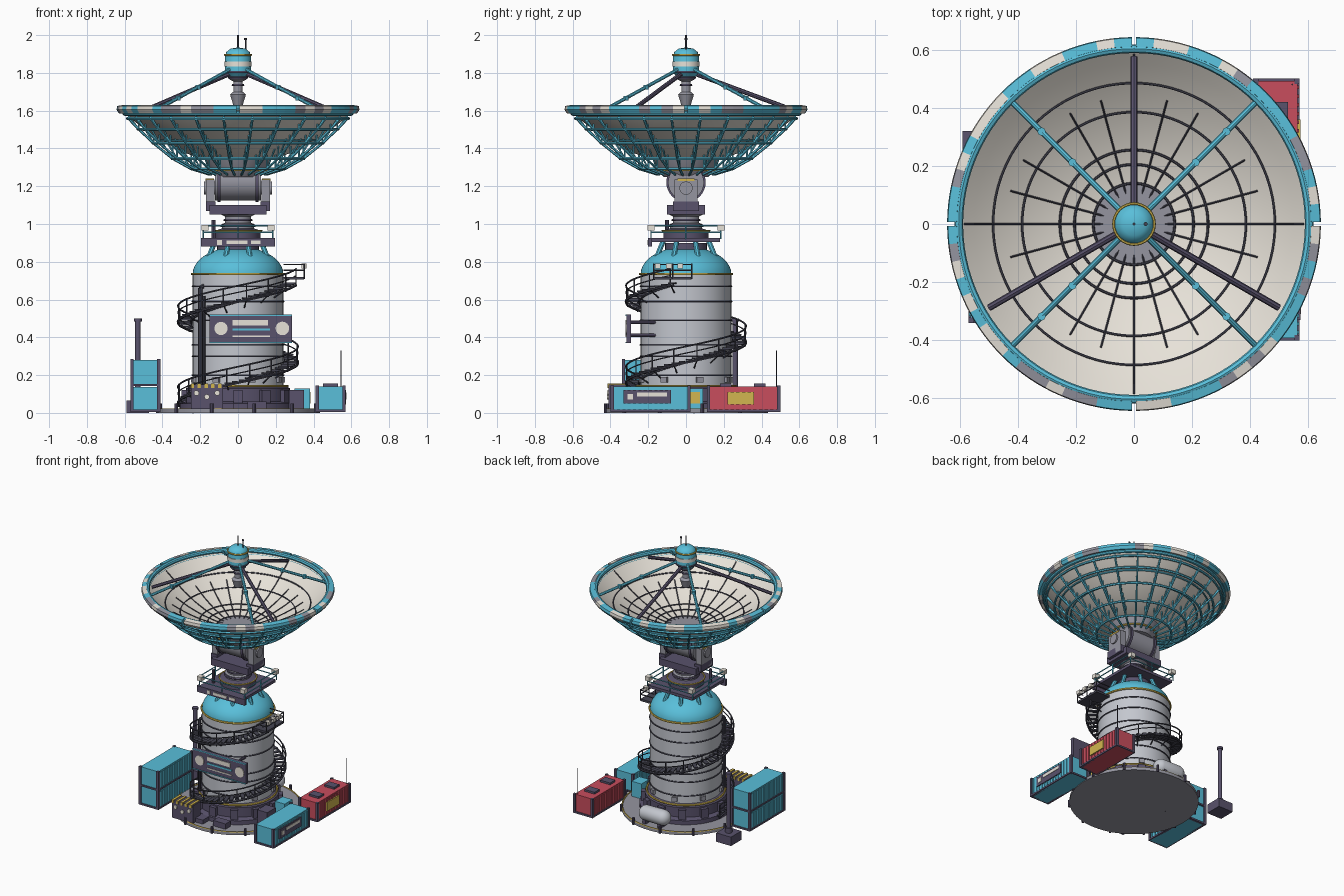
import bpy, bmesh, math, random
from mathutils import Vector, Matrix

if "Cube" in bpy.data.objects:
    bpy.data.objects.remove(bpy.data.objects["Cube"])
random.seed(4)
TAU = 2 * math.pi
COL = dict(cyan=(.10, .52, .70), purple=(.10, .085, .15), red=(.58, .075, .11), yellow=(.65, .47, .08),
           cream=(.80, .76, .69), steel=(.55, .57, .62), grey=(.30, .30, .35), dark=(.06, .06, .085))
MATS = {}
for k, c in COL.items():
    MATS[k] = bpy.data.materials.new(k)
    MATS[k].diffuse_color = (*c, 1)

def done(name, bm, col):
    bmesh.ops.remove_doubles(bm, verts=bm.verts, dist=1e-5)
    bmesh.ops.recalc_face_normals(bm, faces=bm.faces)
    for f in bm.faces:
        f.smooth = True
    for e in bm.edges:
        e.smooth = len(e.link_faces) == 2 and e.calc_face_angle(0) < math.radians(35)
    me = bpy.data.meshes.new(name)
    bm.to_mesh(me)
    bm.free()
    me.materials.append(MATS[col])
    bpy.context.collection.objects.link(bpy.data.objects.new(name, me))

def box(bm, x0, x1, y0, y1, z0, z1, rz=0):
    m = Matrix.Rotation(rz, 4, 'Z') @ Matrix.Translation(((x0+x1)/2, (y0+y1)/2, (z0+z1)/2)) \
        @ Matrix.Diagonal((x1-x0, y1-y0, z1-z0, 1))
    bmesh.ops.create_cube(bm, size=1, matrix=m)

def rod(bm, a, b, r, n=8, r2=None):
    a, b = Vector(a), Vector(b)
    m = Matrix.Translation((a+b)/2) @ (b-a).to_track_quat('Z', 'Y').to_matrix().to_4x4()
    bmesh.ops.create_cone(bm, cap_ends=True, segments=n, radius1=r, radius2=r if r2 is None else r2,
                          depth=(b-a).length, matrix=m)

def path(bm, pts, r, n=5):
    for a, b in zip(pts, pts[1:]):
        rod(bm, a, b, r, n)

def lathe(bm, prof, n=48, a0=0, a1=TAU, loop=False):
    cols = [[bm.verts.new((r*math.cos(a), r*math.sin(a), z)) for r, z in prof]
            for a in (a0 + (a1-a0)*i/n for i in range(n+1))]
    m = len(prof)
    for p, q in zip(cols, cols[1:]):
        for j in range(m if loop else m-1):
            k = (j+1) % m
            fs = [p[j], q[j], q[k], p[k]]
            if prof[j][0] == 0: fs.remove(q[j])
            if prof[k][0] == 0: fs.remove(q[k])
            if len(fs) > 2: bm.faces.new(fs)
    if loop and a1-a0 < TAU-.001:
        bm.faces.new(cols[0]); bm.faces.new(cols[-1])

def ring(bm, R, z, r, n=64, k=6):
    lathe(bm, [(R + r*math.cos(TAU*i/k), z + r*math.sin(TAU*i/k)) for i in range(k)], n, loop=True)

def pol(r, a, z):
    return (r*math.cos(a), r*math.sin(a), z)

def make(name, col, fn, *items):
    bm = bmesh.new()
    for it in items:
        fn(bm, *it)
    done(name, bm, col)

# ground pad, base plinth, main tank
make('ground_pad', 'grey', lathe, ([(0, 0), (.43, 0), (.43, .02), (0, .02)], 64))
make('pad_stripe', 'yellow', ring, (.425, .02, .005))
make('pad_posts', 'purple', rod, *[(pol(.435, a*TAU/12+.2, 0), pol(.435, a*TAU/12+.2, .05), .009) for a in range(12)])
make('base_plinth', 'purple', lathe, ([(0, .02), (.31, .02), (.31, .05), (.275, .06), (.275, .13), (.25, .145), (0, .145)],))
make('plinth_blocks', 'purple', box, *[(.26, .30, -.025, .025, .03, .12, i*TAU/12) for i in range(12)])
make('yellow_bands', 'yellow', ring, (.262, .142, .007), (.243, .735, .007), (.07, 1.895, .005), (.15, 1.285, .006), (.125, .965, .005))
make('tank_body', 'steel', lathe, ([(0, .14), (.24, .14), (.24, .735), (0, .735)], 64))
make('tank_bands', 'dark', ring, *[(.241, z, .005) for z in (.2, .3, .36, .49, .59, .67)])
make('tank_dome', 'cyan', lathe, ([(.24*math.cos(t), .735+.145*math.sin(t)) for t in (i*TAU/4/10 for i in range(10))] + [(0, .88)], 64))
make('tank_hatches', 'grey', box, *[(.22, .255, -.018, .018, .16, .19, i*TAU/8+.3) for i in range(8)])
make('wall_pipe', 'dark', path, ([(-.2, -.16, .1), (-.2, -.16, .66), (-.17, -.14, .68)], .012, 8), ([(-.18, -.19, .1), (-.18, -.19, .62)], .007, 8))

# spiral stair
def zs(a): return .05 + .655*(math.degrees(a)-170)/550
A = [math.radians(170 + 535*i/72) for i in range(73)]
bm = bmesh.new()
for i, a in enumerate(A):
    box(bm, .245, .318, -.013, .013, zs(a)-.004, zs(a)+.004, a)
    if i % 3 == 0:
        rod(bm, pol(.318, a, zs(a)-.02), pol(.318, a, zs(a)+.075), .004, 5)
        rod(bm, pol(.24, a, zs(a)-.05), pol(.315, a, zs(a)-.01), .004, 5)
for r, h, t in ((.318, -.01, .007), (.248, -.01, .006), (.318, .04, .0035), (.318, .075, .005)):
    path(bm, [pol(r, a, zs(a)+h) for a in A], t)
# stair landing with rails
box(bm, .235, .35, -.17, .03, .705, .72)
for h in (.755, .785):
    path(bm, [(.3, -.17, h), (.35, -.17, h), (.35, .03, h), (.24, .03, h)], .004)
for y in (-.17, -.07, .03):
    rod(bm, (.35, y, .71), (.35, y, .79), .004, 5)
done('spiral_stair', bm, 'dark')
make('landing_lamps', 'cream', box, *[(.335, .362, y-.015, y+.015, .765, .79) for y in (-.15, -.09, -.03)])

# front display board
bm = bmesh.new()
box(bm, -.15, .285, -.315, -.29, .37, .52)
for x in (-.1, .17):
    for z in (.41, .48):
        rod(bm, (x, -.29, z), (x, -.15, z), .009)
done('display_board', bm, 'purple')
make('board_discs', 'cream', rod, ((-.09, -.313, .447), (-.09, -.32, .447), .035, 24), ((.235, -.313, .447), (.235, -.32, .447), .036, 24))
make('board_frame', 'cyan', box, *[(-.15, .285, -.319, -.312, z, z+.006) for z in (.37, .514)], (-.03, .17, -.319, -.312, .435, .447))
make('board_panel', 'cream', box, (-.03, .16, -.319, -.312, .462, .492), (-.03, .17, -.319, -.312, .402, .41))

# control cabinet at the front
make('control_cabinet', 'purple', box, (-.25, -.08, -.41, -.32, .02, .15))
make('cabinet_stripes', 'yellow', box, *[(-.25+i*.036, -.232+i*.036, -.416, -.318, .132, .155) for i in range(5)])
make('cabinet_gauges', 'cream', rod, *[((x, -.40, z), (x, -.418, z), .014, 16) for x, z in ((-.22, .105), (-.165, .085), (-.11, .105))])
make('side_cabinets', 'purple', box, (.27, .35, -.16, -.06, .02, .12), (-.12, -.02, -.38, -.30, .02, .05), (.05, .15, -.36, -.3, .02, .06))
make('pump_box', 'cyan', box, (.30, .38, .0, .09, .02, .13))
make('pump_label', 'yellow', box, (.375, .385, .015, .075, .05, .11))

# horizontal gas tank at the back
bm = bmesh.new()
bmesh.ops.create_uvsphere(bm, u_segments=24, v_segments=12, radius=.055,
                          matrix=Matrix.Translation((0, .36, .085)) @ Matrix.Rotation(TAU/4, 4, 'Y'))
for v in bm.verts:
    v.co.x += .065 if v.co.x > .001 else -.065
done('gas_tank', bm, 'steel')
make('gas_tank_feet', 'purple', box, *[(x-.012, x+.012, .32, .40, .02, .06) for x in (-.06, .06)])

# shipping containers with corner posts, corrugation and rails
def container(name, col, x0, x1, y0, y1, z0, z1):
    bm = bmesh.new()
    box(bm, x0+.008, x1-.008, y0+.008, y1-.008, z0, z1-.004)
    n = int((y1-y0)/.028)
    for i in range(1, n):
        y = y0 + (y1-y0)*i/n
        box(bm, x0+.003, x1-.003, y-.006, y+.006, z0+.01, z1-.012)
    done(name, bm, col)
    bm = bmesh.new()
    for x in (x0, x1-.018):
        for y in (y0, y1-.018):
            box(bm, x, x+.018, y, y+.018, z0, z1)
        box(bm, x, x+.018, y0, y1, z0, z0+.012)
    for y in (y0, y1-.018):
        box(bm, x0, x1, y, y+.018, z0, z0+.012)
    done(name + '_frame', bm, 'purple')
container('right_container', 'cyan', .41, .57, -.40, .025, .005, .145)
container('red_container', 'red', .41, .57, .11, .50, .005, .145)
container('left_container_low', 'cyan', -.57, -.41, -.34, .07, .005, .142)
container('left_container_top', 'cyan', -.57, -.41, -.34, .07, .142, .285)
make('container_labels', 'yellow', box, (.56, .573, .22, .36, .045, .11))
make('container_signs', 'purple', box, (.56, .572, -.33, -.08, .05, .12), (.45, .53, .18, .24, .14, .155), (.45, .53, .36, .42, .14, .155))
make('container_sign_marks', 'cream', box, (.565, .575, -.26, -.1, .088, .108), (.565, .575, -.31, -.28, .07, .1))
make('whip_antenna', 'dark', rod, ((.545, .48, .14), (.545, .48, .33), .003))
make('stack_base', 'purple', box, (-.59, -.47, .2, .32, 0, .065))
make('exhaust_stack', 'purple', rod, ((-.53, .26, .06), (-.53, .26, .5), .015, 12), ((-.53, .26, .485), (-.53, .26, .5), .021, 12), ((-.53, .26, .06), (-.53, .26, .1), .024, 12))

# service platform on the neck
bm = bmesh.new()
lathe(bm, [(.11, .83), (.11, .90), (0, .90)])
box(bm, -.18, .18, -.18, .18, .905, .925)
box(bm, -.195, .195, -.20, -.18, .88, .925)
lathe(bm, [(.12, .925), (.12, .965), (.09, .975), (0, .975)])
done('service_platform', bm, 'purple')
make('platform_sign_marks', 'cream', box, (-.06, .05, -.204, -.198, .893, .912), (.07, .12, -.204, -.198, .893, .912), (-.11, -.085, -.204, -.198, .89, .915))
make('platform_struts', 'cyan', rod, *[(pol(.17, i*TAU/8+.39, .83-.01), pol(.13, i*TAU/8+.39, .91), .014) for i in range(8)])
q = [(-.185, -.185), (.185, -.185), (.185, .185), (-.185, .185), (-.185, -.185)]
bm = bmesh.new()
for h in (.955, .99):
    path(bm, [(x, y, h) for x, y in q], .004)
for x in (-.185, 0, .185):
    for y in (-.185, 0, .185):
        if x or y:
            rod(bm, (x, y, .92), (x, y, .99), .004, 5)
done('platform_rails', bm, 'cyan')
make('platform_lamps', 'cream', box, *[(x-.018, x+.018, y-.018, y+.018, .965, .995) for x in (-.175, .175) for y in (-.185, .185)])
make('platform_mast', 'purple', rod, ((-.13, -.1, .92), (-.13, -.1, 1.02), .01))

# turntable, yoke and elevation drum
make('turntable', 'grey', lathe, ([(.085, .97), (.085, 1.0), (.07, 1.005), (.07, 1.04), (.09, 1.05), (0, 1.06)],))
make('turntable_rings', 'purple', ring, (.086, .99, .008), (.072, 1.02, .006))
make('yoke_base', 'purple', box, (-.15, .15, -.10, .10, 1.05, 1.10), (-.17, -.12, -.07, .07, 1.07, 1.12), (.12, .17, -.07, .07, 1.07, 1.12))
make('yoke_arms', 'grey', box, *[(min(s*.125, s*.17), max(s*.125, s*.17), -.062, .062, 1.08, 1.235) for s in (-1, 1)])
make('yoke_caps', 'yellow', box, *[(min(s*.128, s*.173), max(s*.128, s*.173), -.045, .045, 1.228, 1.24) for s in (-1, 1)])
make('elevation_drum', 'grey', rod, ((-.122, 0, 1.22), (.122, 0, 1.22), .095, 32), ((-.18, 0, 1.19), (.18, 0, 1.19), .035, 20))
make('drum_gears', 'purple', rod, *[((x-.008, 0, 1.22), (x+.008, 0, 1.22), .104, 32) for x in (-.1, .1)])
make('dish_hub', 'grey', lathe, ([(0, 1.25), (.12, 1.25), (.145, 1.285), (.17, 1.345), (0, 1.345)],))

# dish shell, seams and rim panels
def zd(r): return 1.33 + .75*r*r
R = [.6*i/12 for i in range(13)]
make('dish_shell', 'cream', lathe, ([(r, zd(r)) for r in R] + [(r, zd(r)-.012) for r in reversed(R)], 96))
bm = bmesh.new()
for r in (.14, .205, .255, .385, .485):
    ring(bm, r, zd(r)+.002, .0045, 72)
for i in range(24):
    a, r1 = i*TAU/24, .585 if i % 6 == 0 else .44
    path(bm, [pol(r, a, zd(r)+.002) for r in (.06, .15, .25, .35, .44, r1)[:6 if i % 6 == 0 else 5]], .0035)
done('dish_seams', bm, 'dark')
bms = {k: bmesh.new() for k in ('cyan', 'cream', 'grey')}
for q4 in range(4):
    for j in range(16):
        a = q4*TAU/4 + .012 + j*(TAU/4-.024)/16
        lathe(bms[random.choice(['cyan', 'cyan', 'cream', 'grey'])],
              [(.605, 1.592), (.63, 1.585), (.643, 1.605), (.64, 1.625), (.61, 1.63)], 2, a, a+(TAU/4-.024)/16, True)
for k, b in bms.items():
    done('rim_panels_' + k, b, k)
make('rim_tube', 'cyan', ring, (.603, 1.615, .015, 96, 8), (.6, 1.585, .012, 96, 8))

# backing truss under the dish
bm = bmesh.new()
def zl(r): return zd(r) - .085 + .06*max(0, (r-.3)/.3)
for i in range(24):
    a = i*TAU/24 + TAU/48
    path(bm, [pol(r, a, zl(r)) for r in (.15, .25, .35, .45, .53, .59)], .007, 6)
    for r, r2 in ((.25, .32), (.35, .42), (.45, .5), (.53, .59)):
        rod(bm, pol(r, a, zl(r)), pol(r2, a, zd(r2)-.01), .005, 5)
        rod(bm, pol(r, a, zl(r)), pol(r, a, zd(r)-.01), .005, 5)
for r in (.25, .35, .45, .53, .585):
    ring(bm, r, zl(r), .008)
for r in (.42, .5):
    ring(bm, r, zd(r)-.02, .006)
done('backing_truss', bm, 'cyan')

# feed legs and feed head
make('feed_legs', 'cyan', rod, *[(pol(.595, TAU*(i+.5)/4, 1.61), pol(.055, TAU*(i+.5)/4, 1.82), .010) for i in range(4)])
make('feed_braces', 'purple', rod, *[(pol(.575, TAU*(i/3+.25), 1.60), pol(.05, TAU*(i/3+.25), 1.795), .012) for i in range(3)])
make('leg_clamps', 'cyan', rod, *[(pol(r, TAU*(i+.5)/4, 1.61+(.595-r)*.389-.012), pol(r, TAU*(i+.5)/4, 1.61+(.595-r)*.389+.012), .014)
                                  for i in range(4) for r in (.3, .45)])
make('feed_head', 'cyan', lathe, ([(0, 1.78), (.05, 1.78), (.068, 1.80), (.068, 1.89), (.062, 1.91), (.04, 1.928), (0, 1.935)], 32))
make('feed_band', 'cream', lathe, ([(.066, 1.835), (.072, 1.835), (.072, 1.86), (.066, 1.86)], 32, 0, TAU, True))
make('feed_horn', 'grey', lathe, ([(0, 1.79), (.045, 1.79), (.045, 1.765), (.025, 1.755), (.025, 1.70), (.042, 1.685), (.025, 1.63), (0, 1.63)], 24))
make('feed_collars', 'purple', ring, (.046, 1.775, .007), (.07, 1.805, .005), (.028, 1.735, .006))
make('feed_aerials', 'dark', rod, ((0, 0, 1.93), (0, 0, 2.0), .005), ((.04, 0, 1.92), (.04, 0, 1.985), .004), ((.04, 0, 1.975), (.04, 0, 1.985), .007))

for m in bpy.data.materials:
    if m.users and not m.is_grease_pencil:
        m.use_nodes = True
        m.node_tree.nodes["Principled BSDF"].inputs["Base Color"].default_value = m.diffuse_color
